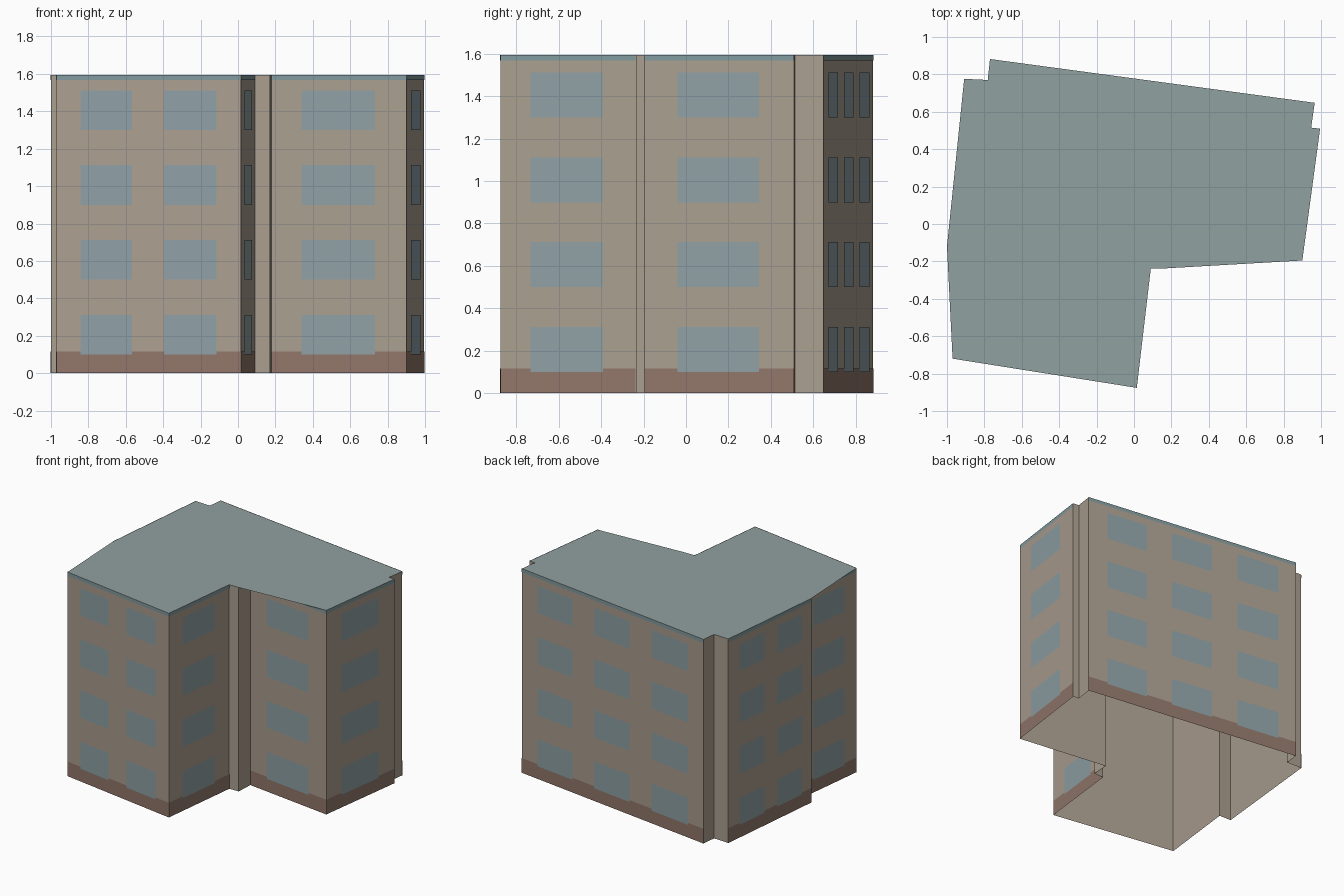
import bpy
import bmesh
from mathutils import Vector

cube = bpy.data.objects.get("Cube")
if cube:
    bpy.data.objects.remove(cube, do_unlink=True)

HEIGHT = 1.595
PLINTH_TOP = 0.115
CORNICE_BOTTOM = 1.568
SILLS = [0.1 + 0.4 * floor for floor in range(4)]
WINDOW_HEIGHT = 0.212

# Footprint corners, counter-clockwise from the front corner at -x
FOOTPRINT = [Vector(p) for p in (
    (-0.97, -0.72), (0.015, -0.876), (0.09, -0.237), (0.172, -0.237),
    (0.178, -0.1), (0.9, -0.195), (0.995, 0.51), (0.947, 0.515),
    (0.966, 0.648), (-0.77, 0.882), (-0.782, 0.77), (-0.908, 0.776),
    (-1.0, -0.12), (-0.9, -0.123))]

# Decorated walls: footprint edge -> window spans as fractions along the wall
WINDOWED = {
    0: [(0.13, 0.41), (0.585, 0.87)],
    1: [(0.225, 0.76)],
    4: [(0.225, 0.77)],
    5: [(0.22, 0.765)],
    8: [(0.088, 0.28), (0.4, 0.593), (0.716, 0.915)],
    11: [(0.13, 0.43), (0.58, 0.88)],
    13: [(0.23, 0.78)],
}


def material(name, rgb):
    mat = bpy.data.materials.new(name)
    mat.use_nodes = True
    colour = (*rgb, 1.0)
    mat.diffuse_color = colour
    bsdf = mat.node_tree.nodes["Principled BSDF"]
    bsdf.inputs["Base Color"].default_value = colour
    bsdf.inputs["Roughness"].default_value = 0.9
    return mat


def finish(name, bm, mat):
    mesh = bpy.data.meshes.new(name)
    bm.to_mesh(mesh)
    bm.free()
    mesh.materials.append(mat)
    obj = bpy.data.objects.new(name, mesh)
    bpy.context.collection.objects.link(obj)
    return obj


def wall_panel(bm, edge, start, end, low, high, offset=0.0):
    """Upright panel on one wall, from start to end as fractions of its length."""
    a, b = FOOTPRINT[edge], FOOTPRINT[(edge + 1) % len(FOOTPRINT)]
    along = b - a
    out = Vector((along.y, -along.x)).normalized() * offset
    p, q = a + along * start + out, a + along * end + out
    corners = ((p, low), (q, low), (q, high), (p, high))
    bm.faces.new([bm.verts.new((v.x, v.y, z)) for v, z in corners])


stone = material("warm beige stone", (0.405, 0.345, 0.28))
slate = material("grey green roof", (0.28, 0.355, 0.35))
glass = material("blue grey glass", (0.275, 0.355, 0.38))
brick = material("brown plinth", (0.285, 0.185, 0.145))
trim = material("teal trim", (0.225, 0.325, 0.34))

# Walls: an open-bottomed shell
bm = bmesh.new()
for edge in range(len(FOOTPRINT)):
    wall_panel(bm, edge, 0, 1, 0, HEIGHT)
bmesh.ops.remove_doubles(bm, verts=bm.verts, dist=0.0001)
finish("walls", bm, stone)

# Flat roof
bm = bmesh.new()
bm.faces.new([bm.verts.new((p.x, p.y, HEIGHT)) for p in FOOTPRINT])
bmesh.ops.triangulate(bm, faces=bm.faces)
finish("roof", bm, slate)

# Plinth and cornice bands on the windowed walls
for name, low, high, mat in (("plinth", 0, PLINTH_TOP, brick),
                             ("cornice", CORNICE_BOTTOM, HEIGHT, trim)):
    bm = bmesh.new()
    for edge in WINDOWED:
        wall_panel(bm, edge, 0, 1, low, high, 0.002)
    finish(name, bm, mat)

# Windows, four floors on each span
bm = bmesh.new()
for edge, spans in WINDOWED.items():
    for start, end in spans:
        for sill in SILLS:
            wall_panel(bm, edge, start, end, sill, sill + WINDOW_HEIGHT, 0.004)
finish("windows", bm, glass)
